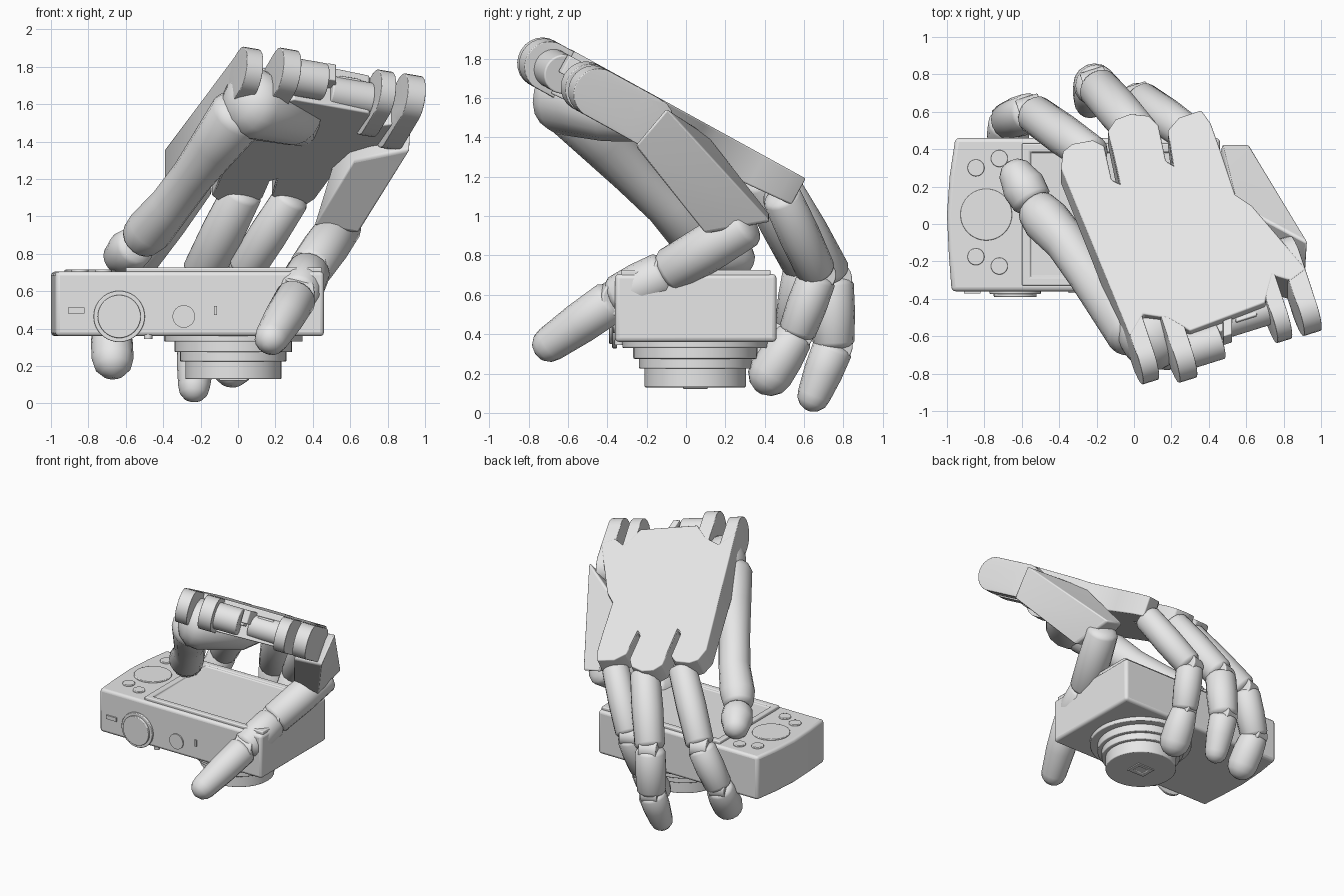
import bpy, bmesh, math
from mathutils import Vector

cube = bpy.data.objects.get("Cube")
if cube:
    bpy.data.objects.remove(cube, do_unlink=True)

grey = bpy.data.materials.new("light_grey")
grey.use_nodes = True
grey.diffuse_color = (0.8, 0.8, 0.8, 1)
grey.node_tree.nodes["Principled BSDF"].inputs["Base Color"].default_value = (0.8, 0.8, 0.8, 1)


def finish(name, bm, bevel=0, smooth=40):
    bmesh.ops.recalc_face_normals(bm, faces=bm.faces)
    mesh = bpy.data.meshes.new(name)
    bm.to_mesh(mesh)
    bm.free()
    mesh.materials.append(grey)
    ob = bpy.data.objects.new(name, mesh)
    bpy.context.collection.objects.link(ob)
    bpy.ops.object.select_all(action="DESELECT")
    ob.select_set(True)
    bpy.context.view_layer.objects.active = ob
    if bevel:
        mod = ob.modifiers.new("soft_edges", "BEVEL")
        mod.width, mod.segments = bevel, 3
        mod.limit_method, mod.angle_limit = "ANGLE", math.radians(40)
    bpy.ops.object.shade_smooth_by_angle(angle=math.radians(smooth))
    return ob


def prism(name, low, high, bevel=0, recess=None):
    """Join two matching outlines; optionally sink the middle of the second one."""
    bm = bmesh.new()
    a = [bm.verts.new(p) for p in low]
    b = [bm.verts.new(p) for p in high]
    bm.faces.new(a[::-1])
    cap = bm.faces.new(b)
    for i in range(len(a)):
        j = (i + 1) % len(a)
        bm.faces.new((a[i], a[j], b[j], b[i]))
    bmesh.ops.recalc_face_normals(bm, faces=bm.faces)
    if recess:
        rim, depth = recess
        bmesh.ops.inset_region(bm, faces=[cap], thickness=rim, use_even_offset=True)
        bmesh.ops.inset_region(bm, faces=[cap], thickness=0.004)
        cap.normal_update()
        bmesh.ops.translate(bm, vec=-cap.normal * depth, verts=cap.verts)
    return finish(name, bm, bevel)


def disc(centre, axis, r, sides=40):
    centre, axis = Vector(centre), Vector(axis).normalized()
    u = axis.orthogonal().normalized()
    v = axis.cross(u)
    return [centre + r * (u * math.cos(t) + v * math.sin(t))
            for t in (2 * math.pi * i / sides for i in range(sides))]


def cylinder(name, start, end, r, bevel=0):
    axis = Vector(end) - Vector(start)
    return prism(name, disc(start, axis, r), disc(end, axis, r), bevel)


def hull(name, points, bevel=0):
    bm = bmesh.new()
    for p in points:
        bm.verts.new(p)
    out = bmesh.ops.convex_hull(bm, input=bm.verts)
    loose = {v for v in out["geom_interior"] if isinstance(v, bmesh.types.BMVert)}
    bmesh.ops.delete(bm, geom=list(loose), context="VERTS")
    bmesh.ops.dissolve_limit(bm, angle_limit=0.02, verts=bm.verts, edges=bm.edges)
    return finish(name, bm, bevel)


def box(name, lo, hi, bevel=0, recess=None):
    rect = [(lo[0], lo[1]), (hi[0], lo[1]), (hi[0], hi[1]), (lo[0], hi[1])]
    return prism(name, [(*p, lo[2]) for p in rect], [(*p, hi[2]) for p in rect], bevel, recess)


def limb(name, *path, caps=(0.5, 0.5), sides=16):
    """Rounded tube through (x, y, z, radius) points; caps set how far the ends bulge."""
    pts = [Vector(p[:3]) for p in path]
    rad = [p[3] for p in path]
    dirs = [(b - a).normalized() for a, b in zip(pts, pts[1:])]
    tan = [dirs[0]] + [(a + b).normalized() for a, b in zip(dirs, dirs[1:])] + [dirs[-1]]
    steps = [math.radians(d) for d in (80, 55, 28)]
    rings = [(pts[0] - tan[0] * rad[0] * caps[0] * math.sin(a), rad[0] * math.cos(a), tan[0]) for a in steps]
    rings += list(zip(pts, rad, tan))
    rings += [(pts[-1] + tan[-1] * rad[-1] * caps[1] * math.sin(a), rad[-1] * math.cos(a), tan[-1])
              for a in reversed(steps)]
    bm = bmesh.new()
    loops = []
    for centre, r, t in rings:
        u = Vector((1, 0, 0))
        u = (u - t * u.dot(t)).normalized()
        v = t.cross(u)
        loops.append([bm.verts.new(centre + r * (u * math.cos(k) + v * math.sin(k)))
                      for k in (2 * math.pi * i / sides for i in range(sides))])
    for a, b in zip(loops, loops[1:]):
        for i in range(sides):
            j = (i + 1) % sides
            bm.faces.new((a[i], a[j], b[j], b[i]))
    bm.faces.new(loops[0][::-1])
    bm.faces.new(loops[-1])
    return finish(name, bm)


# Camera body with a gently bowed grip end
outline = [(0.46, -0.36), (0.46, 0.46), (-0.955, 0.46), (-0.985, 0.26), (-1, 0.05), (-0.99, -0.16), (-0.975, -0.36)]
prism("camera_body", [(*p, 0.36) for p in outline], [(*p, 0.705) for p in outline], 0.022)

# Raised screen with a sunken display
box("screen", (-0.6, -0.33, 0.69), (0.45, 0.43, 0.727), 0.008, recess=(0.045, 0.018))

# Control wheel and round buttons
cylinder("control_wheel", (-0.79, 0.05, 0.69), (-0.79, 0.05, 0.715), 0.138, 0.005)
for x, y in ((-0.845, 0.3), (-0.72, 0.35), (-0.845, -0.175), (-0.72, -0.225)):
    cylinder("button", (x, y, 0.69), (x, y, 0.717), 0.045, 0.005)

# Controls on the narrow edge
cylinder("dial_base", (-0.635, -0.35, 0.465), (-0.635, -0.375, 0.465), 0.137, 0.005)
cylinder("dial", (-0.635, -0.37, 0.465), (-0.635, -0.39, 0.465), 0.115, 0.005)
cylinder("shutter_button", (-0.29, -0.35, 0.465), (-0.29, -0.37, 0.465), 0.06)
box("power_switch", (-0.91, -0.371, 0.482), (-0.82, -0.35, 0.512))
box("indicator", (-0.128, -0.371, 0.472), (-0.112, -0.35, 0.522))
cylinder("strap_lug", (-0.48, -0.34, 0.37), (-0.48, -0.34, 0.345), 0.022)

# Stepped lens with a small framed window
for name, r, top, bottom in (("lens_mount", 0.37, 0.38, 0.33), ("lens_ring_outer", 0.315, 0.34, 0.275),
                             ("lens_ring_middle", 0.285, 0.29, 0.225), ("lens_barrel", 0.257, 0.24, 0.13)):
    cylinder(name, (-0.025, 0.047, top), (-0.025, 0.047, bottom), r, 0.006)
box("lens_window", (-0.1, -0.015, 0.14), (0.05, 0.11, 0.122), 0.008, recess=(0.03, 0.006))

# Palm slab, following a plane that slopes from wrist to knuckles
normal = Vector((0, 0.482, 0.876))


def on_back(x, y, depth=0.0):
    return Vector((x, y, 1.525 - 0.55 * y)) - normal * depth


back = [(-0.02, -0.6), (-0.2, -0.16), (-0.39, 0.3), (-0.38, 0.39), (-0.33, 0.43), (-0.22, 0.45), (-0.16, 0.42),
        (-0.12, 0.24), (-0.08, 0.22), (-0.14, 0.5), (-0.1, 0.56), (-0.02, 0.59), (0.08, 0.58), (0.13, 0.53),
        (0.17, 0.34), (0.205, 0.32), (0.18, 0.5), (0.24, 0.57), (0.36, 0.61), (0.41, 0.54), (0.46, 0.4), (0.54, 0.16),
        (0.63, 0.1), (0.92, -0.24), (0.84, -0.3), (0.74, -0.27), (0.7, -0.42), (0.3, -0.57), (0.18, -0.5), (0.05, -0.48)]
prism("palm", [on_back(x, y, 0.2 - 0.08 * y) for x, y in back], [on_back(x, y) for x, y in back], 0.008)
limb("palm_heel", (0.08, -0.61, 1.6, 0.19), (0.3, -0.38, 1.54, 0.165), (0.36, -0.02, 1.44, 0.07), caps=(0.8, 0.9))

# Wrist hinge tabs: rounded plates lying along the hand
across = Vector((0.93, 0.29, -0.16)).normalized()
for x, y, half, length in ((0.05, -0.66, 0.046, 0.3), (0.25, -0.65, 0.05, 0.25),
                           (0.765, -0.44, 0.042, 0.2), (0.915, -0.4, 0.05, 0.3)):
    pts = []
    for cx, cy in ((x, y), (x - 0.29 * length, y + 0.88 * length)):
        c = on_back(cx, cy, 0.13)
        for side in (-half, half):
            pts += disc(c + across * side, across, 0.128, 24)
    hull("wrist_tab", pts, 0.012)

# Hinge barrels and stepped blocks at the middle of the wrist
for x, y, r, length in ((0.27, -0.62, 0.1, 0.2), (0.48, -0.46, 0.09, 0.24)):
    c = on_back(x, y, 0.13)
    cylinder("wrist_barrel", c, c + across * length, r, 0.008)
for x, y, half, depth in ((0.4, -0.57, 0.08, 0.05), (0.5, -0.58, 0.025, 0.03), (0.6, -0.48, 0.06, 0.05)):
    pts = []
    for e in (-half, half):
        for f in (0, 0.13):
            for d in (depth, depth + 0.1):
                pts.append(on_back(x, y + f, d) + across * e)
    hull("wrist_block", pts, 0.006)

# Folded side plate carrying the little finger
hull("side_plate", [(0.93, -0.1, 1.55), (0.92, -0.26, 1.36), (0.62, -0.18, 1.3), (0.55, 0.1, 1.42),
                    (0.61, 0.43, 0.97), (0.64, 0.1, 0.91), (0.41, 0.12, 0.95), (0.47, 0.43, 1.0)], 0.015)

# Fingers: each has three segments joined by hinge pins
fingers = {
    "index": [(-0.23, 0.37, 1.18, 0.105), (-0.55, 0.6, 0.74, 0.105), (-0.68, 0.55, 0.43, 0.1), (-0.67, 0.43, 0.24, 0.112)],
    "middle": [(0.02, 0.49, 1.12, 0.11), (-0.2, 0.74, 0.68, 0.112), (-0.22, 0.75, 0.34, 0.105), (-0.235, 0.65, 0.09, 0.085)],
    "ring": [(0.28, 0.49, 1.09, 0.1), (0.03, 0.67, 0.7, 0.1), (-0.01, 0.56, 0.4, 0.095), (-0.03, 0.43, 0.2, 0.115)],
    "little": [(0.55, 0.3, 0.95, 0.115), (0.38, -0.1, 0.71, 0.118), (0.32, -0.36, 0.58, 0.112), (0.18, -0.69, 0.35, 0.092)],
}
for name, joints in fingers.items():
    for k, part in enumerate(("proximal", "middle", "tip")):
        a, b = Vector(joints[k]), Vector(joints[k + 1])
        start = a.lerp(b, 0.08 if k else 0)
        end = b if k == 2 else a.lerp(b, 0.94)
        mid = start.lerp(end, 0.5)
        mid[3] *= 1.05
        limb(f"{name}_{part}_segment", start, mid, end, caps=(0.4, 1.0 if k == 2 else 0.4))
    for x, y, z, r in joints[1:3]:
        pin = Vector((0.95, 0.3, 0)) * r * 0.6
        centre = Vector((x, y, z))
        cylinder(f"{name}_hinge", centre - pin, centre + pin, r * 0.8, 0.008)

# Thumb reaching down to the controls
limb("thumb_base", (0.0, -0.57, 1.54, 0.155), (-0.12, -0.42, 1.38, 0.135), (-0.24, -0.27, 1.22, 0.115),
     (-0.36, -0.1, 1.06, 0.115), (-0.47, 0.02, 0.93, 0.128), (-0.52, 0.08, 0.88, 0.112), caps=(0.6, 0.4))
limb("thumb_tip", (-0.55, 0.13, 0.84, 0.11), (-0.59, 0.2, 0.81, 0.118), (-0.62, 0.25, 0.79, 0.1), caps=(0.4, 1.0))
